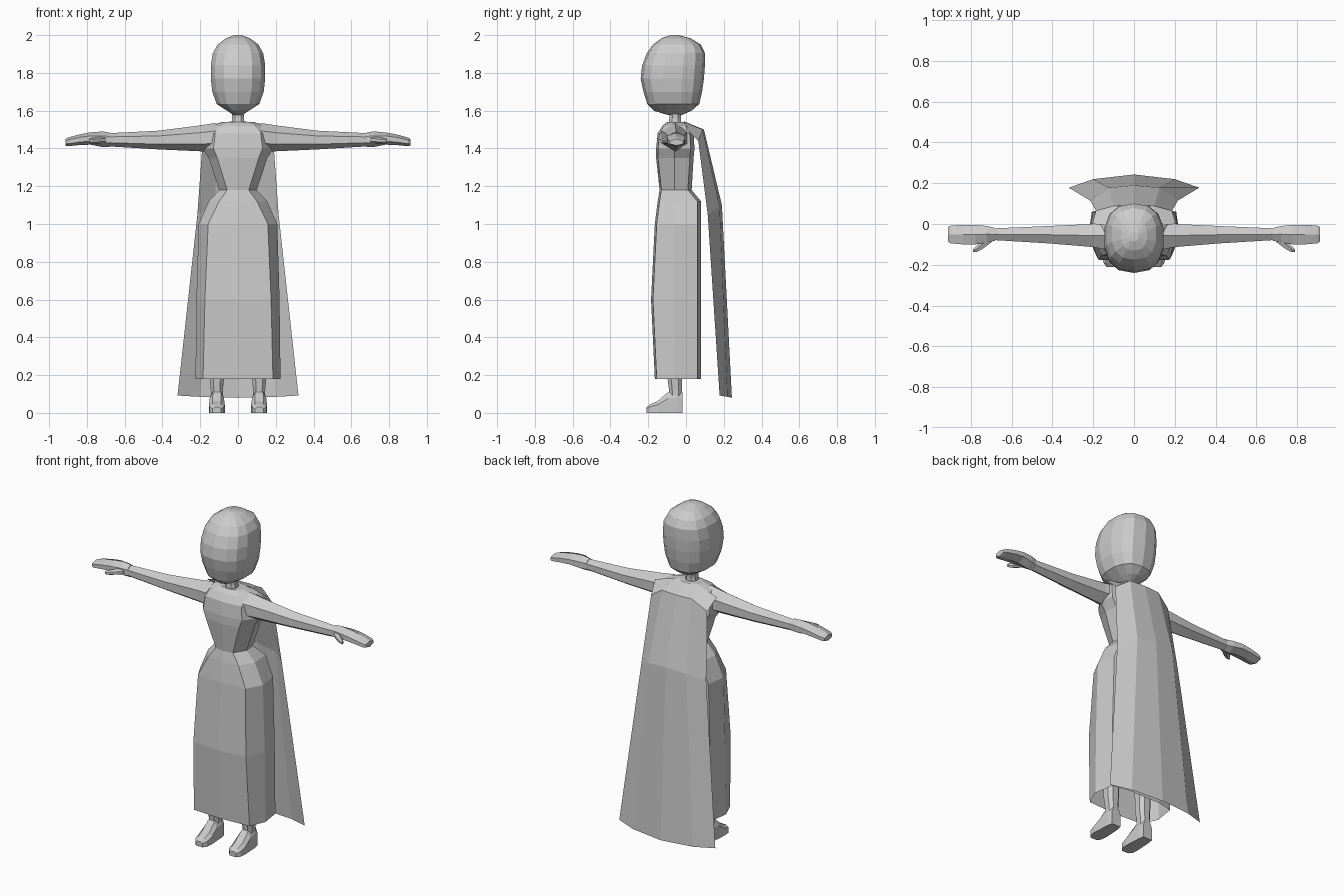
import bpy, bmesh, math

cube = bpy.data.objects.get("Cube")
if cube:
    bpy.data.objects.remove(cube)

GREY = (0.6, 0.6, 0.6, 1)
mat = bpy.data.materials.new("plain grey")
mat.use_nodes = True
mat.diffuse_color = GREY
mat.node_tree.nodes["Principled BSDF"].inputs["Base Color"].default_value = GREY


def loft(name, rings, closed=True, caps=(True, True), mirror=False):
    """Skin a list of equal-length point rings."""
    bm = bmesh.new()
    rows = [[bm.verts.new(p) for p in ring] for ring in rings]
    n = len(rows[0])
    for low, high in zip(rows, rows[1:]):
        for i in range(n if closed else n - 1):
            j = (i + 1) % n
            bm.faces.new((low[i], low[j], high[j], high[i]))
    if caps[0]:
        bm.faces.new(rows[0][::-1])
    if caps[1]:
        bm.faces.new(rows[-1])
    bmesh.ops.recalc_face_normals(bm, faces=bm.faces)
    mesh = bpy.data.meshes.new(name)
    bm.to_mesh(mesh)
    bm.free()
    mesh.materials.append(mat)
    ob = bpy.data.objects.new(name, mesh)
    bpy.context.collection.objects.link(ob)
    if mirror:
        ob.modifiers.new("mirror", "MIRROR").use_axis[0] = True
    return ob


def oval(z, half, front, back, n=14, power=0.8):
    """Horizontal rounded ring, a little squarer than an ellipse."""
    mid, depth = (front + back) / 2, (back - front) / 2
    ring = []
    for i in range(n):
        a = 2 * math.pi * (i + 0.5) / n
        c, s = math.cos(a), math.sin(a)
        ring.append((half * math.copysign(abs(c) ** power, c),
                     mid + depth * math.copysign(abs(s) ** power, s), z))
    return ring


def body_ring(z, panel, half, front, back):
    """Faceted dress section with a broad front panel."""
    right = [(0, front), (panel, front + 0.01), (half, -0.06),
             (half * 0.92, back - 0.02), (panel * 0.6, back), (0, back)]
    left = [(-x, y) for x, y in right[-2:0:-1]]
    return [(x, y, z) for x, y in right + left]


def limb_ring(x, y0, y1, z0, z1):
    """Six-sided section across the x axis."""
    y, q = (y0 + y1) / 2, (z1 - z0) * 0.28
    return [(x, y, z0), (x, y1, z0 + q), (x, y1, z1 - q),
            (x, y, z1), (x, y0, z1 - q), (x, y0, z0 + q)]


# Dress: open skirt and fitted bodice
loft("skirt", [body_ring(*r) for r in (
    (0.18, 0.185, 0.225, -0.165, 0.08), (0.6, 0.175, 0.22, -0.185, 0.08),
    (1.0, 0.158, 0.208, -0.165, 0.08), (1.12, 0.1, 0.155, -0.15, 0.08),
    (1.18, 0.057, 0.1, -0.14, 0.03))], caps=(False, False))
loft("bodice", [body_ring(*r) for r in (
    (1.18, 0.057, 0.1, -0.14, 0.03), (1.35, 0.11, 0.155, -0.158, 0.04),
    (1.4, 0.13, 0.19, -0.158, 0.045), (1.48, 0.12, 0.19, -0.15, 0.04),
    (1.52, 0.09, 0.15, -0.125, 0.02), (1.54, 0.05, 0.075, -0.1, 0.0))],
    caps=(False, True))

# Neck and head
loft("neck", [oval(1.5, 0.04, -0.1, -0.02, 8), oval(1.56, 0.033, -0.09, -0.025, 8),
              oval(1.62, 0.035, -0.09, -0.02, 8)])
loft("head", [oval(*r) for r in (
    (1.578, 0.025, -0.1, -0.02), (1.6, 0.06, -0.17, 0.03),
    (1.635, 0.115, -0.205, 0.07), (1.7, 0.139, -0.225, 0.085),
    (1.77, 0.147, -0.24, 0.095), (1.84, 0.147, -0.232, 0.1),
    (1.905, 0.136, -0.207, 0.1), (1.95, 0.11, -0.175, 0.078),
    (1.983, 0.065, -0.13, 0.025), (2.0, 0.02, -0.085, -0.04))])

# Sleeved arms, hands and thumbs
loft("arms", [limb_ring(*r) for r in (
    (0.12, -0.13, 0.015, 1.385, 1.535), (0.2, -0.113, 0.0, 1.385, 1.522),
    (0.42, -0.095, -0.01, 1.395, 1.494), (0.7, -0.078, -0.022, 1.412, 1.48))],
    mirror=True)
loft("hands", [limb_ring(*r) for r in (
    (0.68, -0.082, -0.02, 1.408, 1.485), (0.72, -0.09, -0.01, 1.408, 1.49),
    (0.78, -0.1, -0.004, 1.42, 1.485), (0.84, -0.1, -0.004, 1.418, 1.474),
    (0.9, -0.095, -0.008, 1.412, 1.458), (0.913, -0.085, -0.016, 1.415, 1.45))],
    mirror=True)
loft("thumbs", [limb_ring(*r) for r in (
    (0.7, -0.09, -0.05, 1.428, 1.465), (0.74, -0.12, -0.07, 1.425, 1.46),
    (0.77, -0.137, -0.105, 1.425, 1.455), (0.79, -0.138, -0.125, 1.428, 1.448))],
    mirror=True)

# Legs and shoes
LEG_X = 0.112
loft("legs", [[(x + LEG_X, y, z) for x, y, z in oval(*r, 8)] for r in (
    (0.06, 0.033, -0.09, -0.02), (0.12, 0.034, -0.092, -0.02),
    (0.18, 0.04, -0.1, -0.02), (0.6, 0.05, -0.115, -0.005))], mirror=True)


def shoe_ring(y, half, top):
    return [(LEG_X + x, y, z) for x, z in (
        (-half, 0), (half, 0), (half, top * 0.7), (half * 0.55, top),
        (-half * 0.55, top), (-half, top * 0.7))]


loft("shoes", [shoe_ring(*r) for r in (
    (-0.018, 0.03, 0.11), (-0.05, 0.036, 0.12), (-0.095, 0.038, 0.11),
    (-0.15, 0.042, 0.062), (-0.19, 0.038, 0.045), (-0.21, 0.022, 0.03))],
    mirror=True)


# Cape: a single flared sheet hung from the shoulders
def cape_row(middle, inner, edge):
    flip = lambda p: (-p[0], p[1], p[2])
    return [flip(edge), flip(inner), middle, inner, edge]


loft("cape", [cape_row(*r) for r in (
    ((0, -0.01, 1.543), (0.08, -0.01, 1.54), (0.205, 0.0, 1.505)),
    ((0, 0.095, 1.5), (0.1, 0.088, 1.5), (0.187, 0.065, 1.44)),
    ((0, 0.19, 1.1), (0.125, 0.178, 1.09), (0.215, 0.115, 1.05)),
    ((0, 0.243, 0.08), (0.2, 0.22, 0.085), (0.32, 0.178, 0.092)))],
    closed=False, caps=(False, False))
